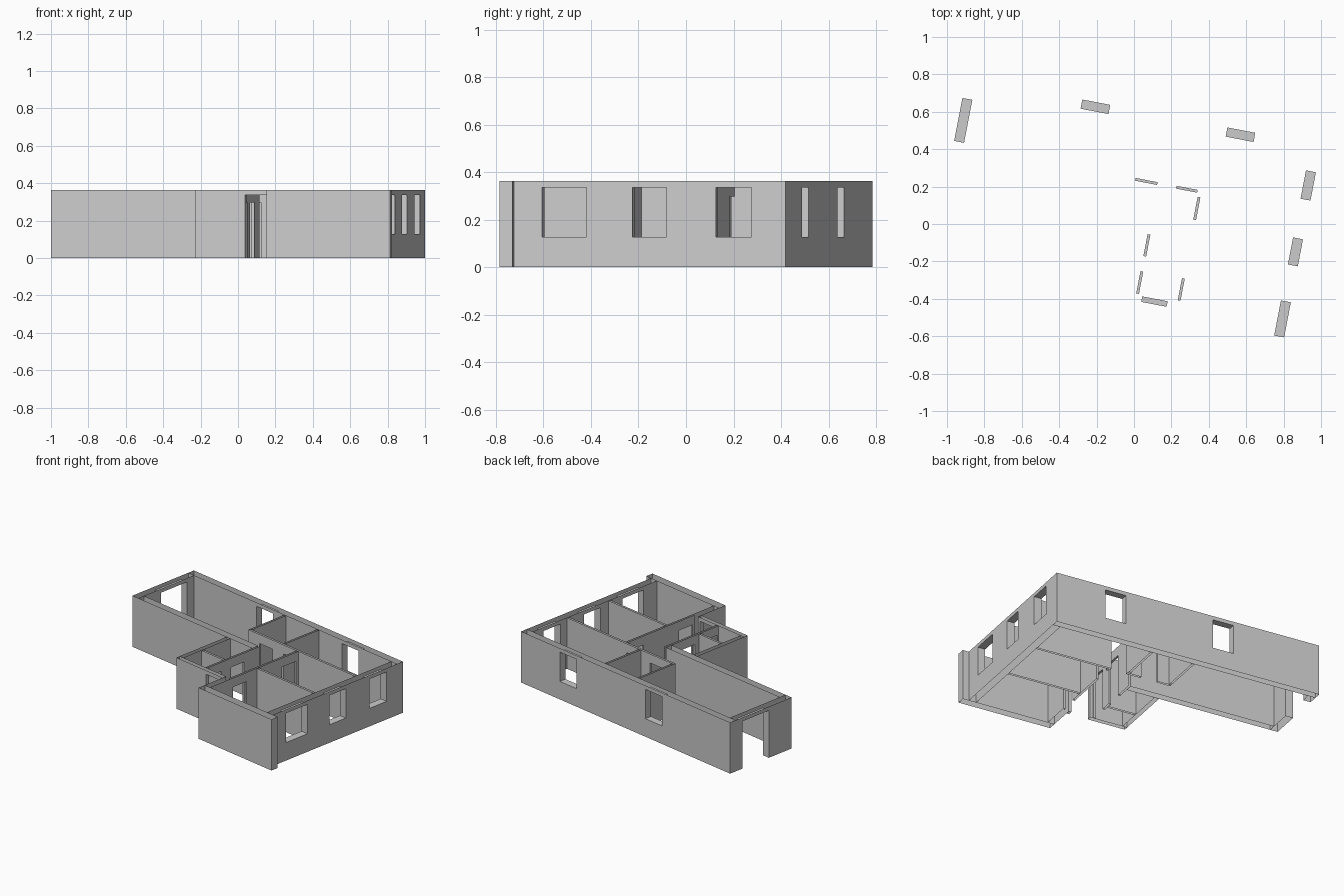
import bpy, bmesh, math
from mathutils import Vector

cube = bpy.data.objects.get("Cube")
if cube:
    bpy.data.objects.remove(cube, do_unlink=True)

H = 0.363                 # wall height
SILL, HEAD = 0.128, 0.336 # window sill and opening head
DOOR = 0.298              # inner door head
THIN = 0.015              # partition thickness

plaster = bpy.data.materials.new("grey plaster")
plaster.use_nodes = True
colour = (0.6, 0.6, 0.6, 1)
plaster.diffuse_color = colour
plaster.node_tree.nodes["Principled BSDF"].inputs["Base Color"].default_value = colour


def window(a, b):
    return (a, b, SILL, HEAD)


def door(a, b, head=DOOR):
    return (a, b, 0, head)


def wall(name, axis, start, end, near, far, openings=(), caps=(False, False)):
    """Hollow wall, open above and below; axis 'x' runs across, 'y' runs to the front."""
    bm = bmesh.new()

    def place(a, b, z):
        return Vector((a, -b, z)) if axis == "x" else Vector((b, -a, z))

    def quad(corners, facing):
        face = bm.faces.new([bm.verts.new(place(*c)) for c in corners])
        face.normal_update()
        if face.normal.dot(place(*facing)) < 0:
            face.normal_flip()

    def sides(a0, a1, z0, z1):
        for b, n in ((near, -1), (far, 1)):
            quad([(a0, b, z0), (a1, b, z0), (a1, b, z1), (a0, b, z1)], (0, n, 0))

    def across(a, z0, z1, n):
        quad([(a, near, z0), (a, far, z0), (a, far, z1), (a, near, z1)], (n, 0, 0))

    def level(a0, a1, z, n):
        quad([(a0, near, z), (a1, near, z), (a1, far, z), (a0, far, z)], (0, 0, n))

    at = start
    for o0, o1, low, high in openings:
        sides(at, o0, 0, H)
        sides(o0, o1, high, H)
        level(o0, o1, high, -1)
        if low > 0:
            sides(o0, o1, 0, low)
            level(o0, o1, low, 1)
        across(o0, low, high, 1)
        across(o1, low, high, -1)
        at = o1
    sides(at, end, 0, H)
    if caps[0]:
        across(start, 0, H, -1)
    if caps[1]:
        across(end, 0, H, 1)
    bmesh.ops.remove_doubles(bm, verts=bm.verts, dist=0.0001)
    mesh = bpy.data.meshes.new(name)
    bm.to_mesh(mesh)
    bm.free()
    mesh.materials.append(plaster)
    obj = bpy.data.objects.new(name, mesh)
    bpy.context.collection.objects.link(obj)
    # the whole plan is turned about its back corner
    obj.location = (-0.896, 0.785, 0)
    obj.rotation_euler.z = math.radians(-10.9)


BOTH = (True, True)
# Outer walls
wall("back_wall", "x", 0, 1.931, 0, 0.05,
     [window(0.631, 0.783), window(1.421, 1.573)], BOTH)
wall("wing_end_wall", "y", 0.05, 0.55, 0, 0.054, [door(0.113, 0.347, HEAD)], (False, True))
wall("wing_front_wall", "x", 0.054, 1.11, 0.50, 0.55)
wall("east_wall", "y", 0.05, 1.164, 1.877, 1.931,
     [window(0.146, 0.30), window(0.511, 0.658), window(0.854, 1.045)])
wall("bedroom_front_wall", "x", 1.302, 1.975, 1.164, 1.219, (), BOTH)
wall("bedroom_side_wall", "y", 0.973, 1.164, 1.302, 1.35)
wall("bath_side_wall", "y", 0.55, 0.973, 0.873, 0.905)
wall("entrance_wall", "x", 0.873, 1.302, 0.973, 1.003,
     [door(1.145, 1.283, HEAD)], (True, False))

# Partitions
wall("corridor_west_wall", "y", 0.50, 0.973, 1.11, 1.11 + THIN,
     [door(0.641, 0.76), door(0.842, 0.963)])
wall("corridor_east_wall", "y", 0.373, 0.973, 1.335, 1.335 + THIN,
     [door(0.394, 0.519), door(0.837, 0.957)])
wall("hall_back_wall", "x", 0.89, 1.877, 0.358, 0.358 + THIN,
     [door(0.99, 1.11), door(1.213, 1.328)], (True, False))
wall("living_partition", "y", 0.05, 0.358, 0.89, 0.89 + THIN)
wall("store_partition", "y", 0.05, 0.358, 1.195, 1.195 + THIN)
wall("bedroom_partition", "x", 1.35, 1.877, 0.73, 0.73 + THIN)
wall("bath_partition", "x", 0.905, 1.11, 0.795, 0.795 + THIN)
